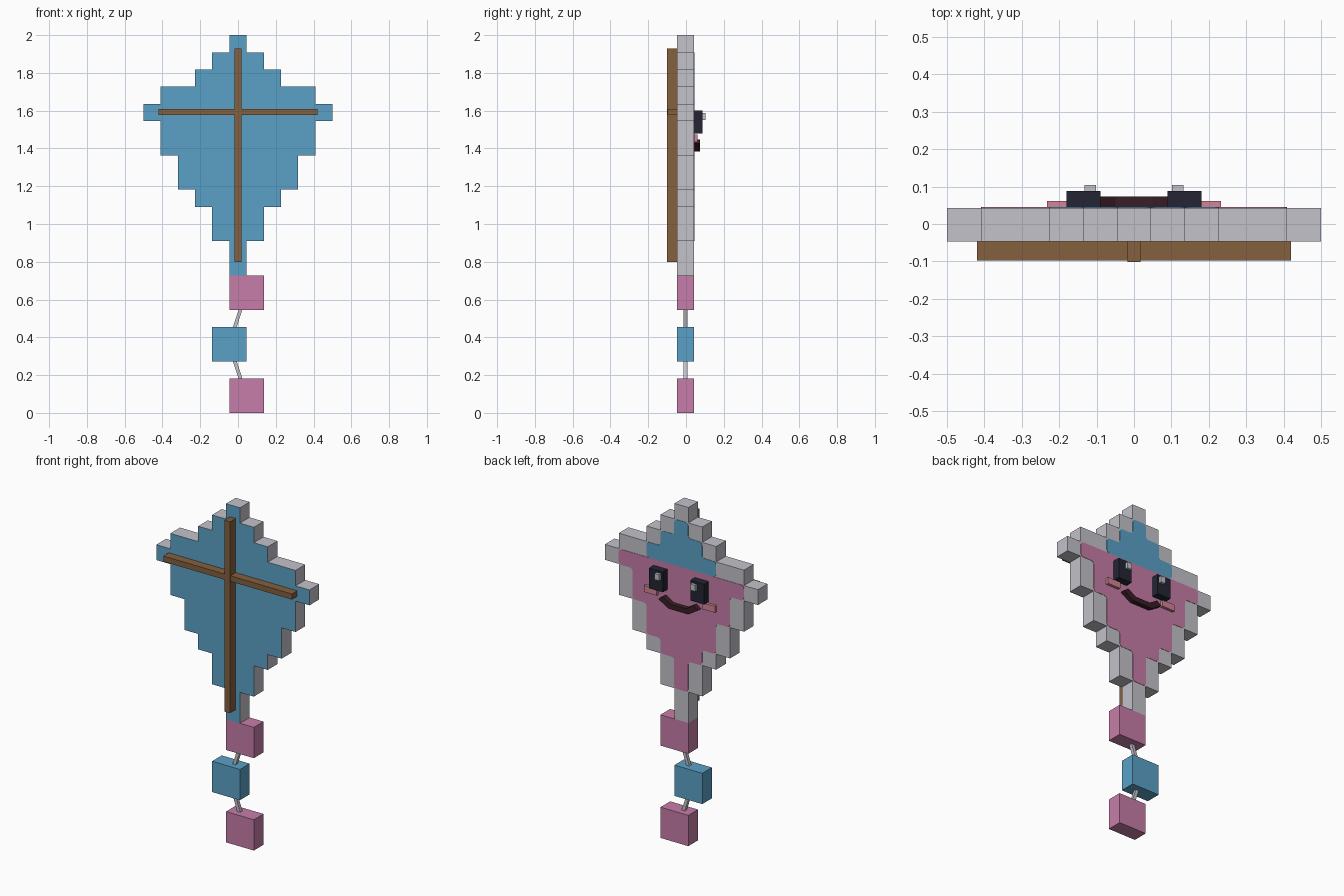
import bpy, bmesh
from mathutils import Vector

if "Cube" in bpy.data.objects:
    bpy.data.objects.remove(bpy.data.objects["Cube"])

CELL = 1 / 11                    # one stair step
FRONT, BACK = -0.047, 0.043      # slab faces


def mat(name, r, g, b):
    m = bpy.data.materials.new(name)
    lin = [((c / 255 + 0.055) / 1.055) ** 2.4 if c > 10 else c / 3294 for c in (r, g, b)]
    m.diffuse_color = (*lin, 1)
    m.use_nodes = True
    m.node_tree.nodes["Principled BSDF"].inputs["Base Color"].default_value = m.diffuse_color
    return m


BLUE = mat("sail_blue", 91, 160, 198)
PINK = mat("sail_pink", 198, 125, 168)
GREY = mat("light_grey", 196, 194, 202)
BROWN = mat("wood_brown", 133, 96, 62)
BLACK = mat("eye_black", 35, 37, 51)
MAROON = mat("mouth_maroon", 58, 30, 40)
ROSE = mat("cheek_rose", 210, 132, 150)


def prism(name, pts, y0, y1, material, rounding=0.0):
    """Extrude an x-z outline from y0 to y1."""
    bm = bmesh.new()
    bm.faces.new([bm.verts.new((x, y0, z)) for x, z in pts])
    if rounding:
        bmesh.ops.bevel(bm, geom=bm.verts[:], offset=rounding, segments=3,
                        profile=0.5, affect='VERTICES')
    ext = bmesh.ops.extrude_face_region(bm, geom=bm.faces[:])
    for v in ext["geom"]:
        if isinstance(v, bmesh.types.BMVert):
            v.co.y = y1
    bmesh.ops.recalc_face_normals(bm, faces=bm.faces[:])
    me = bpy.data.meshes.new(name)
    bm.to_mesh(me)
    bm.free()
    me.materials.append(material)
    ob = bpy.data.objects.new(name, me)
    bpy.context.collection.objects.link(ob)
    return ob


def box(name, x0, x1, y0, y1, z0, z1, material):
    return prism(name, [(x0, z0), (x1, z0), (x1, z1), (x0, z1)], y0, y1, material)


def stairs(first_row, cols):
    """Symmetric stepped outline; each row reaches cols[i] cells either side of the middle."""
    side = []
    for i, k in enumerate(cols):
        x, top = (k + 0.5) * CELL, 2 - (first_row + i) * CELL
        if i and cols[i - 1] == k:
            side.pop()
        else:
            side.append((x, top))
        side.append((x, top - CELL))
    return side + [(-x, z) for x, z in reversed(side)]


# Stepped kite slab: grey rim with a blue front
sail = prism("kite_sail", stairs(0, [0, 1, 2, 4, 5, 4, 4, 3, 3, 2, 1, 1, 0, 0]),
             FRONT, BACK, GREY)
sail.data.materials.append(BLUE)
for f in sail.data.polygons:
    if f.normal.y < -0.9:
        f.material_index = 1

# Coloured panels inside the rim on the back
prism("back_panel_upper", stairs(1, [0, 1, 2]), BACK - 0.002, BACK + 0.002, BLUE, 0.018)
prism("back_panel_lower", stairs(4, [4, 3, 3, 2, 2, 1, 0, 0]),
      BACK - 0.002, BACK + 0.002, PINK, 0.018)

# Crossed wooden spars on the front
box("upright_spar", -0.018, 0.018, -0.101, FRONT, 0.80, 1.93, BROWN)
box("cross_spar", -0.42, 0.42, -0.097, FRONT, 1.577, 1.61, BROWN)

# Face on the back
for side, s in (("right", 1), ("left", -1)):
    a, b = sorted((s * 0.09, s * 0.18))
    box(side + "_eye", a, b, BACK, 0.088, 1.48, 1.60, BLACK)
    a, b = sorted((s * 0.148, s * 0.232))
    box(side + "_cheek", a, b, BACK, 0.062, 1.435, 1.473, ROSE)
    g = 0.117 * s
    box(side + "_eye_glint", g - 0.015, g + 0.015, 0.088, 0.104, 1.55, 1.587, GREY)

smile = [(0.05, 1.415), (0.10, 1.447), (0.13, 1.425), (0.065, 1.385)]
prism("smile", smile + [(-x, z) for x, z in reversed(smile)], BACK, 0.073, MAROON)

# Tail blocks joined by slanted cords
for i, (x, material) in enumerate(((CELL / 2, PINK), (-CELL / 2, BLUE), (CELL / 2, PINK))):
    z = (6 - 3 * i) * CELL
    box(f"tail_block_{i + 1}", x - CELL, x + CELL, FRONT, BACK, z, z + 2 * CELL, material)
for i, (xt, xb) in enumerate(((0.013, -0.017), (-0.017, 0.013))):
    zt = (6 - 3 * i) * CELL
    zb = zt - CELL
    w = 0.01
    prism(f"tail_cord_{i + 1}", [(xb - w, zb), (xb + w, zb), (xt + w, zt), (xt - w, zt)],
          -0.012, 0.008, GREY)
